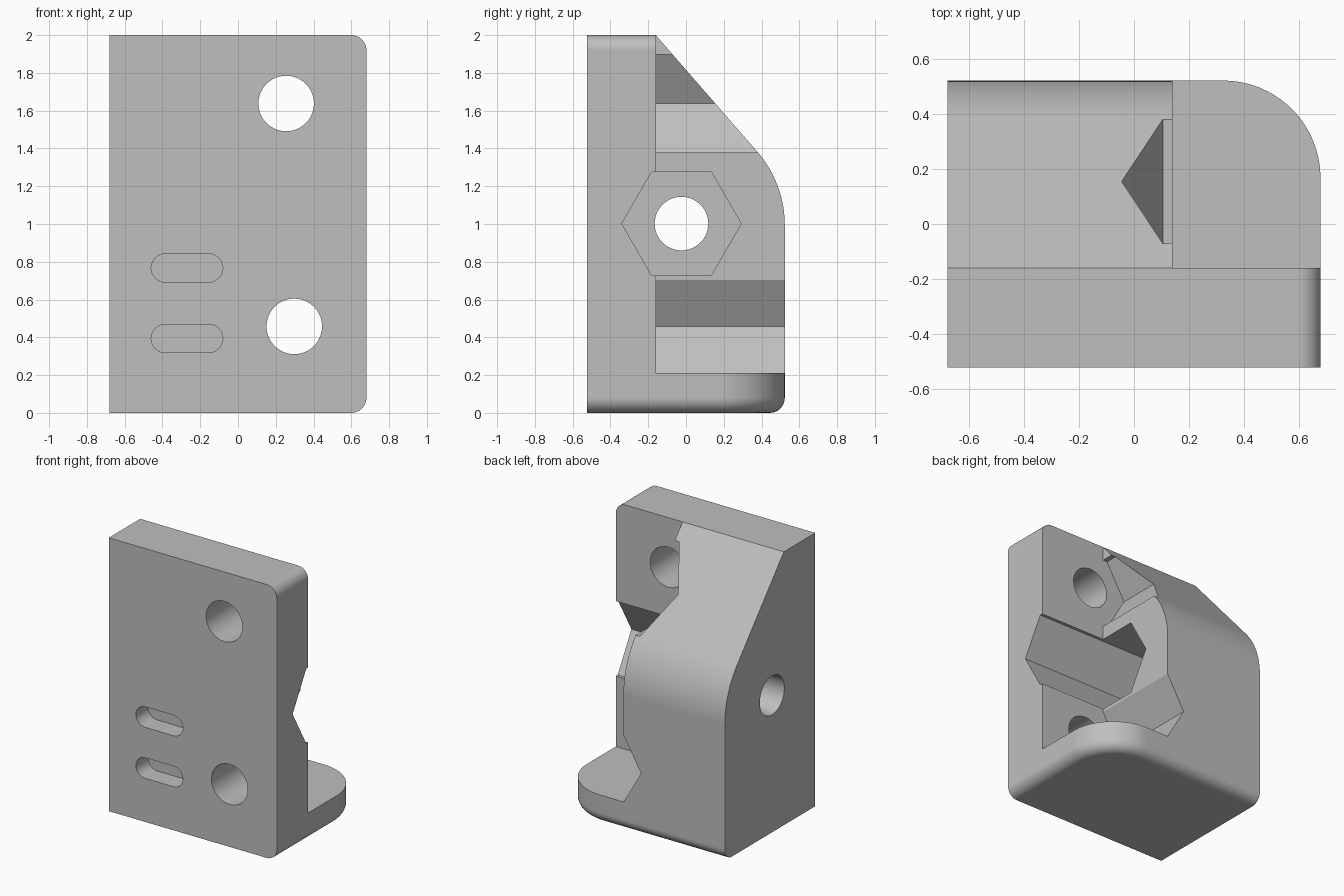
import bpy, bmesh, math
from mathutils import Vector

cube = bpy.data.objects.get("Cube")
if cube:
    bpy.data.objects.remove(cube, do_unlink=True)

grey = bpy.data.materials.new("light grey")
grey.use_nodes = True
colour = (0.52, 0.52, 0.52, 1)
grey.diffuse_color = colour
grey.node_tree.nodes["Principled BSDF"].inputs["Base Color"].default_value = colour

X, Y, H = 0.68, 0.523, 2.0      # half width, half depth, height
PLATE_BACK = -0.16
BLOCK_SIDE = 0.14
BASE_TOP = 0.212
R = 0.08                        # small edge rounding


def arc(cx, cz, r, a0, a1, n):
    """Points along an arc, angles in degrees."""
    return [(cx + r * math.cos(math.radians(a0 + (a1 - a0) * i / n)),
             cz + r * math.sin(math.radians(a0 + (a1 - a0) * i / n)))
            for i in range(n + 1)]


def prism(name, profile, axis, lo, hi, bevel=None):
    """Extrude a 2D profile along an axis: x takes (y, z), y takes (x, z), z takes (x, y)."""
    place = {"x": lambda p, t: (t, p[0], p[1]),
             "y": lambda p, t: (p[0], t, p[1]),
             "z": lambda p, t: (p[0], p[1], t)}[axis]
    bm = bmesh.new()
    face = bm.faces.new([bm.verts.new(place(p, lo)) for p in profile])
    out = bmesh.ops.extrude_face_region(bm, geom=[face])
    moved = [v for v in out["geom"] if isinstance(v, bmesh.types.BMVert)]
    bmesh.ops.translate(bm, verts=moved, vec=Vector(place((0, 0), hi - lo)))
    bmesh.ops.recalc_face_normals(bm, faces=bm.faces[:])
    if bevel:
        edges = [e for e in bm.edges if bevel(e)]
        bmesh.ops.bevel(bm, geom=edges, offset=R, segments=8, profile=0.5,
                        affect="EDGES", clamp_overlap=False)
    mesh = bpy.data.meshes.new(name)
    bm.to_mesh(mesh)
    bm.free()
    mesh.materials.append(grey)
    obj = bpy.data.objects.new(name, mesh)
    bpy.context.collection.objects.link(obj)
    return obj


def combine(target, tool, operation):
    """Apply a boolean and discard the tool."""
    mod = target.modifiers.new("boolean", "BOOLEAN")
    mod.operation, mod.solver, mod.object = operation, "EXACT", tool
    bpy.context.view_layer.objects.active = target
    bpy.ops.object.modifier_apply(modifier=mod.name)
    bpy.data.objects.remove(tool, do_unlink=True)


def polygon(cx, cz, r, n):
    return arc(cx, cz, r, 0, 360, n)[:-1]


# Base foot with a round corner and a rounded lower rim
def lower_rim(e):
    a, b = (v.co for v in e.verts)
    on_front = a.y < -Y + 0.01 and b.y < -Y + 0.01
    on_left = a.x < -X + 0.01 and b.x < -X + 0.01
    return max(a.z, b.z) < 0.001 and not on_front and not on_left


CORNER = 0.355
plan = [(-X, -Y), (X, -Y)] + arc(X - CORNER, Y - CORNER, CORNER, 0, 90, 20) + [(-X, Y)]
bracket = prism("mounting_bracket", plan, "z", 0, BASE_TOP, lower_rim)

# Upright plate with one rounded top corner
plate_outline = [(-X, 0.1), (X, 0.1)] + arc(X - R, H - R, R, 0, 90, 10) + [(-X, H)]
plate = prism("plate", plate_outline, "y", -Y, PLATE_BACK)

# Sloped block, slope running tangent into a round shoulder
BEND, SHOULDER_Z = 0.59, 0.995
tilt = math.degrees(math.atan2(0.54, 0.62))
side = [(-0.3, 0.1), (Y, 0.1)] + arc(Y - BEND, SHOULDER_Z, BEND, 0, tilt, 12)
side += [(PLATE_BACK, H), (-0.3, H)]
block = prism("block", side, "x", -X, BLOCK_SIDE)

# Screw positions on the plate
screws = [(0.255, 1.638), (0.298, 0.458)]
for x, z in screws:
    combine(block, prism("notch", polygon(x, z, 0.3, 6), "y", -0.4, 0.7), "DIFFERENCE")

combine(bracket, plate, "UNION")
combine(bracket, block, "UNION")

# Screw holes
for x, z in screws:
    combine(bracket, prism("screw_hole", polygon(x, z, 0.147, 40), "y", -0.7, 0), "DIFFERENCE")

# Hexagonal pocket and cross bolt hole
combine(bracket, prism("nut_pocket", polygon(-0.024, 1.002, 0.316, 6), "x", -0.32, 0.9), "DIFFERENCE")
combine(bracket, prism("bolt_hole", polygon(-0.024, 1.002, 0.142, 40), "x", -0.9, 0), "DIFFERENCE")

# Shallow slots in the front
for z in (0.767, 0.394):
    slot = arc(-0.155, z, 0.075, -90, 90, 12) + arc(-0.385, z, 0.075, 90, 270, 12)
    combine(bracket, prism("slot", slot, "y", -0.7, -Y + 0.14), "DIFFERENCE")

# Smooth curves, crisp edges
bpy.ops.object.select_all(action="DESELECT")
bracket.select_set(True)
bpy.context.view_layer.objects.active = bracket
bpy.ops.object.shade_smooth_by_angle(angle=math.radians(25))
weighted = bracket.modifiers.new("weighted normals", "WEIGHTED_NORMAL")
weighted.keep_sharp = True
